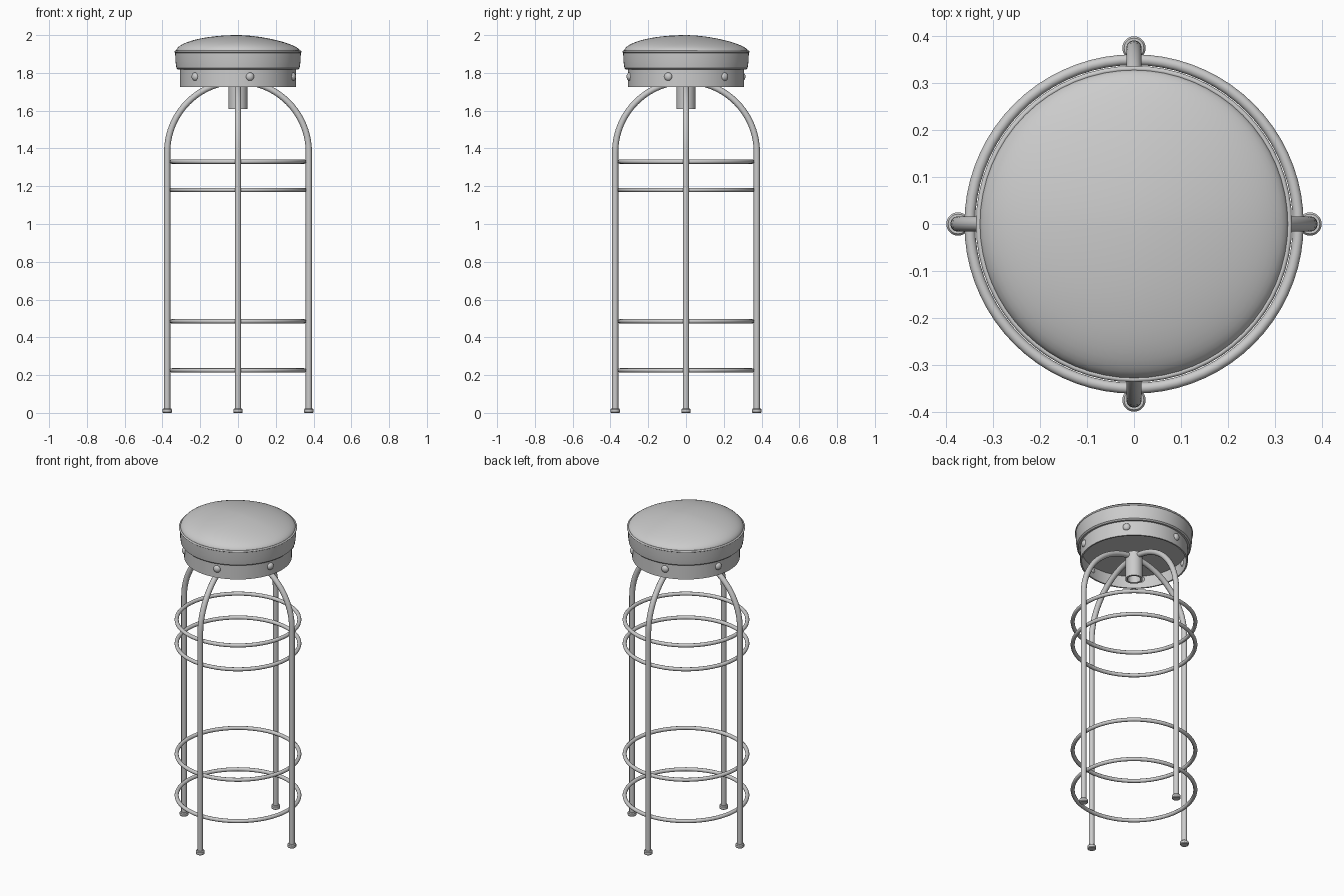
import bpy, bmesh, math
from math import sin, cos, pi, radians, sqrt

if "Cube" in bpy.data.objects:
    bpy.data.objects.remove(bpy.data.objects["Cube"])

grey = bpy.data.materials.new("plain grey")
grey.diffuse_color = (0.6, 0.6, 0.6, 1)
grey.use_nodes = True
grey.node_tree.nodes["Principled BSDF"].inputs["Base Color"].default_value = grey.diffuse_color


def finish(ob, angle=35):
    ob.data.materials.clear()
    ob.data.materials.append(grey)
    bpy.ops.object.select_all(action='DESELECT')
    ob.select_set(True)
    bpy.context.view_layer.objects.active = ob
    bpy.ops.object.shade_smooth_by_angle(angle=radians(angle))
    return ob


def lathe(name, profile, seg=64, center=(0, 0), shape=None):
    """Spin an (r, z) profile round a vertical axis; r = 0 makes a pole."""
    bm = bmesh.new()
    rows = []
    for r, z in profile:
        n = seg if r > 0 else 1
        row = []
        for i in range(n):
            a = 2 * pi * i / seg
            x, y = r * cos(a), r * sin(a)
            zz = shape(x, y, z) if shape else z
            row.append(bm.verts.new((x + center[0], y + center[1], zz)))
        rows.append(row)
    for p, q in zip(rows, rows[1:]):
        for i in range(seg):
            j = (i + 1) % seg
            vs = [p[i % len(p)], p[j % len(p)], q[j % len(q)], q[i % len(q)]]
            bm.faces.new(list(dict.fromkeys(vs)))
    bmesh.ops.recalc_face_normals(bm, faces=bm.faces)
    me = bpy.data.meshes.new(name)
    bm.to_mesh(me)
    bm.free()
    ob = bpy.data.objects.new(name, me)
    bpy.context.collection.objects.link(ob)
    return finish(ob)


def tube(name, pts, radius):
    cu = bpy.data.curves.new(name, 'CURVE')
    cu.dimensions = '3D'
    cu.bevel_depth = radius
    cu.bevel_resolution = 4
    cu.use_fill_caps = True
    sp = cu.splines.new('POLY')
    sp.points.add(len(pts) - 1)
    for p, co in zip(sp.points, pts):
        p.co = (*co, 1)
    ob = bpy.data.objects.new(name, cu)
    bpy.context.collection.objects.link(ob)
    bpy.ops.object.select_all(action='DESELECT')
    ob.select_set(True)
    bpy.context.view_layer.objects.active = ob
    bpy.ops.object.convert(target='MESH')
    return finish(bpy.context.view_layer.objects.active)


# two crossing arches, each making a pair of opposite legs
R, spring = 0.375, 1.38
arch = [(-R, 0.01)] + [(-R * cos(pi * i / 40), spring + R * sin(pi * i / 40))
                       for i in range(41)] + [(R, 0.01)]
tube("side_legs_arch", [(u, 0, z) for u, z in arch], 0.0165)
tube("front_back_legs_arch", [(0, u, z) for u, z in arch], 0.0165)

# feet
for k, side in enumerate(("right", "back", "left", "front")):
    c = (R * cos(k * pi / 2), R * sin(k * pi / 2))
    lathe(side + "_foot", [(0, 0), (0.022, 0), (0.025, 0.004), (0.025, 0.018),
                           (0.021, 0.023), (0, 0.023)], 20, c)

# brace and foot-rest rings
for n, z in enumerate((0.225, 0.485, 1.18, 1.33)):
    bpy.ops.mesh.primitive_torus_add(major_radius=0.35, minor_radius=0.0115,
                                     major_segments=72, minor_segments=12,
                                     location=(0, 0, z))
    ob = bpy.context.object
    ob.name = "ring_%d" % (n + 1)
    finish(ob, 60)

# hollow centre post
lathe("centre_post", [(0, 1.77), (0.05, 1.77), (0.05, 1.61), (0.038, 1.61),
                      (0.038, 1.74), (0, 1.74)], 32)

# hollow apron under the seat
lathe("apron", [(0, 1.825), (0.307, 1.825), (0.307, 1.725), (0.298, 1.725),
                (0.298, 1.80), (0, 1.80)])

# rivets round the apron
for k in range(6):
    a = radians(-18 + 60 * k)
    bpy.ops.mesh.primitive_uv_sphere_add(segments=16, ring_count=10, radius=0.022,
                                         location=(0.305 * cos(a), 0.305 * sin(a), 1.78))
    ob = bpy.context.object
    ob.name = "rivet_%d" % (k + 1)
    ob.rotation_euler = (0, 0, a)
    ob.scale = (0.75, 1, 1)
    finish(ob, 60)

# padded seat band and its piping
lathe("seat_band", [(0, 1.818), (0.318, 1.818), (0.326, 1.825), (0.331, 1.86),
                    (0.333, 1.912), (0, 1.912)])
bpy.ops.mesh.primitive_torus_add(major_radius=0.331, minor_radius=0.006,
                                 major_segments=64, minor_segments=10,
                                 location=(0, 0, 1.912))
bpy.context.object.name = "seat_piping"
finish(bpy.context.object, 60)


# soft cushion, sagging a little toward the right and back
def sag(x, y, z):
    s = sum(max(0, v / 0.33) ** 1.5 for v in (x, y))
    return 1.912 + (z - 1.912) * (1 - 0.24 * s)


dome = [(0.329 * sin(t * pi / 32), 1.912 + 0.088 * cos(t * pi / 32))
        for t in range(17)]
dome[0] = (0, 2.0)
lathe("seat_cushion", dome, 64, shape=sag)
